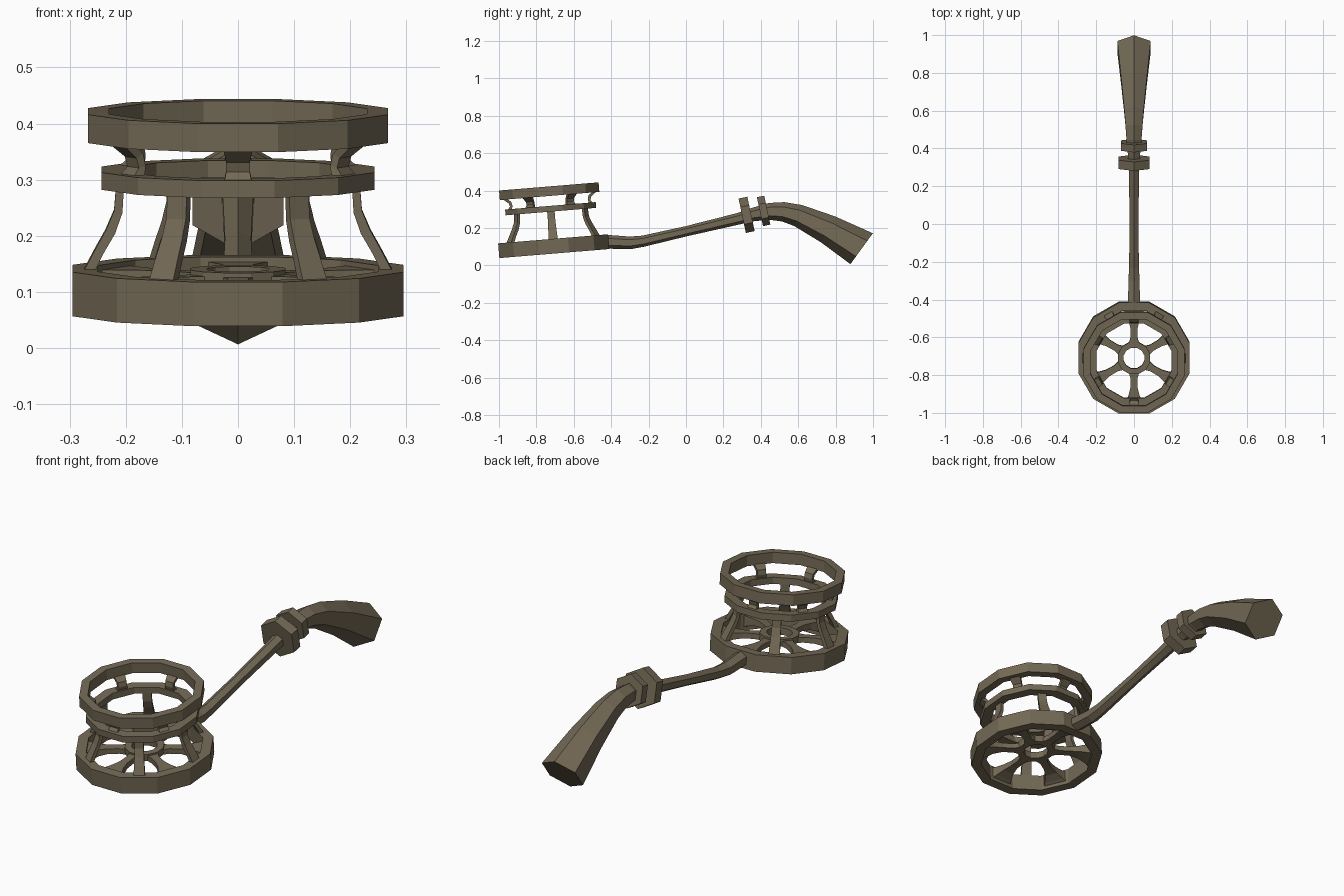
import bpy, bmesh, math
from mathutils import Matrix, Vector

if "Cube" in bpy.data.objects:
    bpy.data.objects.remove(bpy.data.objects["Cube"])

mat = bpy.data.materials.new("aged olive bronze")
mat.diffuse_color = (0.17, 0.14, 0.09, 1)
mat.use_nodes = True
mat.node_tree.nodes["Principled BSDF"].inputs["Base Color"].default_value = mat.diffuse_color

# The basket leans slightly towards the front
CAGE = Matrix.Translation((0, -0.704, 0.063)) @ Matrix.Rotation(math.radians(4.7), 4, 'X')


def finish(name, bm, matrix=Matrix()):
    bmesh.ops.transform(bm, matrix=matrix, verts=bm.verts)
    bmesh.ops.recalc_face_normals(bm, faces=bm.faces)
    me = bpy.data.meshes.new(name)
    bm.to_mesh(me)
    bm.free()
    me.materials.append(mat)
    ob = bpy.data.objects.new(name, me)
    bpy.context.collection.objects.link(ob)
    return ob


def loft(loops, closed=False):
    """Skin a row of equal loops; cap the ends unless the row is closed."""
    bm = bmesh.new()
    rows = [[bm.verts.new(p) for p in lp] for lp in loops]
    n = len(rows[0])
    pairs = list(zip(rows, rows[1:] + rows[:1])) if closed else list(zip(rows, rows[1:]))
    for a, b in pairs:
        for i in range(n):
            j = (i + 1) % n
            bm.faces.new((a[i], a[j], b[j], b[i]))
    if not closed:
        bm.faces.new(rows[0])
        bm.faces.new(rows[-1])
    return bm


def ring(name, outer, inner, z0, z1, sides=12):
    """Flat-sided ring; radii are measured to the middle of each side."""
    k = 1 / math.cos(math.pi / sides)
    loops = []
    for i in range(sides):
        a = math.tau * (i + 0.5) / sides
        c, s = math.cos(a) * k, math.sin(a) * k
        loops.append([(r * c, r * s, z) for r, z in
                      ((outer, z0), (outer, z1), (inner, z1), (inner, z0))])
    finish(name, loft(loops, closed=True), CAGE)


def strips(name, stations, first):
    """Six bars round the basket. Station: radius in, radius out, z in, z out, half width."""
    for i in range(6):
        loops = [[(r0, -w, z0), (r0, w, z0), (r1, w, z1), (r1, -w, z1)]
                 for r0, r1, z0, z1, w in stations]
        turn = Matrix.Rotation(math.radians(first + 60 * i), 4, 'Z')
        finish(f"{name}_{i + 1}", loft(loops), CAGE @ turn)


# Basket rings
ring("base_ring", 0.295, 0.25, 0.0, 0.079)
ring("middle_ring", 0.243, 0.198, 0.225, 0.256)
ring("top_ring", 0.267, 0.23, 0.309, 0.36)
ring("hub_ring", 0.085, 0.055, 0.045, 0.078)

# Curved lower struts
strips("lower_strut", [(0.258, 0.278, 0.07, 0.07, 0.025),
                       (0.240, 0.256, 0.107, 0.112, 0.023),
                       (0.219, 0.236, 0.143, 0.148, 0.021),
                       (0.206, 0.221, 0.18, 0.183, 0.02),
                       (0.203, 0.217, 0.23, 0.23, 0.02)], 0)

# Short C-shaped upper struts
strips("upper_strut", [(0.207, 0.232, 0.25, 0.25, 0.025),
                       (0.202, 0.216, 0.272, 0.269, 0.021),
                       (0.207, 0.221, 0.294, 0.287, 0.021),
                       (0.232, 0.252, 0.315, 0.312, 0.026)], 30)

# Floor spokes, flaring at both ends (cross-section upright)
for i in range(6):
    loops = [[(r, -w, z0), (r, w, z0), (r, w, 0.07), (r, -w, 0.07)]
             for r, w, z0 in ((0.075, 0.028, 0.045), (0.11, 0.018, 0.045), (0.16, 0.019, 0.044),
                              (0.2, 0.029, 0.038), (0.235, 0.044, 0.025), (0.255, 0.055, 0.015))]
    finish(f"spoke_{i + 1}", loft(loops),
           CAGE @ Matrix.Rotation(math.radians(30 + 60 * i), 4, 'Z'))


def hexagon(y, z, r, pitch):
    """Hexagon with a point on top, square to a direction pitched up from +y."""
    p = math.radians(pitch)
    up = Vector((0, -math.sin(p), math.cos(p)))
    return [Vector((0, y, z)) + r * (Vector((math.sin(a), 0, 0)) + up * math.cos(a))
            for a in (math.tau * k / 6 for k in range(6))]


# Handle: bent hexagonal rod swelling to a drooping grip
path = [(-0.44, 0.127, 0.037, -2), (-0.30, 0.12, 0.034, 3), (-0.23, 0.129, 0.030, 11),
        (0.0, 0.182, 0.027, 13), (0.28, 0.249, 0.031, 13), (0.36, 0.272, 0.036, 13),
        (0.45, 0.288, 0.046, 8), (0.52, 0.286, 0.052, -6), (0.60, 0.266, 0.060, -20),
        (0.76, 0.192, 0.079, -29), (0.939, 0.089, 0.102, -36)]
finish("handle", loft([hexagon(*s) for s in path]))

# Collars on the handle
for name, y, z, r, half in (("large_collar", 0.324, 0.27, 0.094, 0.024),
                            ("small_collar", 0.415, 0.291, 0.079, 0.02)):
    d = math.radians(12)
    finish(name, loft([hexagon(y + s * half * math.cos(d), z + s * half * math.sin(d), r, 12)
                       for s in (-1, 1)]))
